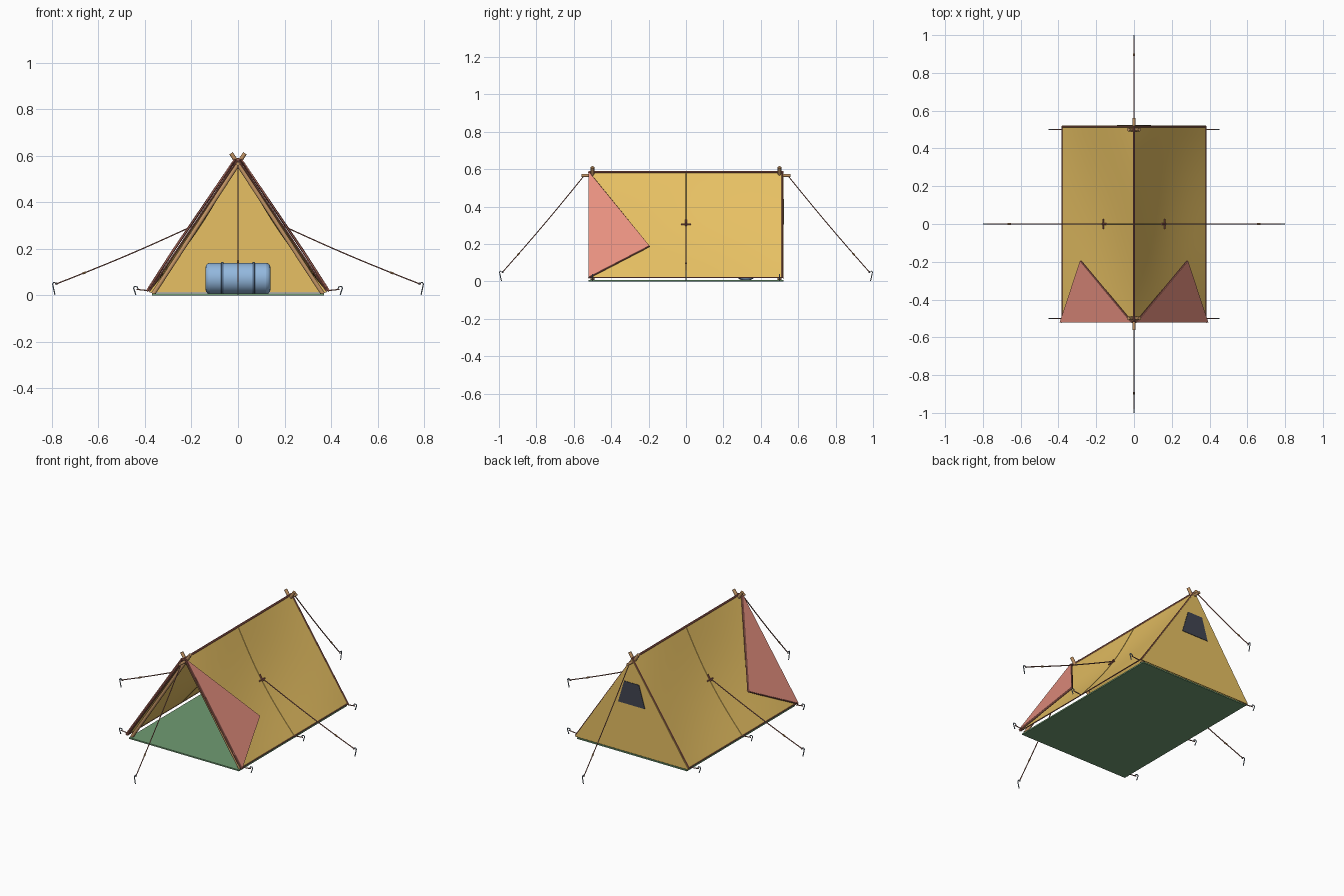
import bpy
import bmesh
from math import sin, pi
from mathutils import Vector

cube = bpy.data.objects.get("Cube")
if cube:
    bpy.data.objects.remove(cube, do_unlink=True)


def material(name, r, g, b):
    m = bpy.data.materials.new(name)
    m.use_nodes = True
    m.diffuse_color = (r, g, b, 1)
    bsdf = m.node_tree.nodes["Principled BSDF"]
    bsdf.inputs["Base Color"].default_value = (r, g, b, 1)
    bsdf.inputs["Roughness"].default_value = 0.85
    return m


CANVAS = material("ochre canvas", 0.80, 0.53, 0.125)
LINING = material("pink lining", 0.81, 0.285, 0.22)
GROUND = material("green groundsheet", 0.16, 0.33, 0.17)
WOOD = material("brown wood", 0.55, 0.30, 0.13)
TRIM = material("maroon binding", 0.36, 0.12, 0.09)
ROPE = material("red brown rope", 0.40, 0.17, 0.13)
METAL = material("blue grey metal", 0.28, 0.36, 0.44)
MESH = material("dark window mesh", 0.055, 0.06, 0.085)
BLUE = material("blue bedroll", 0.29, 0.48, 0.73)
STRAP = material("dark blue strap", 0.10, 0.17, 0.28)

HALF, LENGTH, RIDGE, HEM = 0.38, 0.52, 0.585, 0.02
SIDES = ((1, "left"), (-1, "right"))
ENDS = ((-1, "front"), (1, "back"))


def finish(ob, mat, angle=None):
    ob.data.materials.clear()
    ob.data.materials.append(mat)
    if angle:
        bpy.ops.object.select_all(action="DESELECT")
        ob.select_set(True)
        bpy.context.view_layer.objects.active = ob
        bpy.ops.object.shade_smooth_by_angle(angle=angle)
    return ob


def mesh_object(name, bm, mat, angle=None):
    bmesh.ops.recalc_face_normals(bm, faces=bm.faces)
    me = bpy.data.meshes.new(name)
    bm.to_mesh(me)
    bm.free()
    ob = bpy.data.objects.new(name, me)
    bpy.context.collection.objects.link(ob)
    return finish(ob, mat, angle)


def sheet(name, points, mat, thickness):
    bm = bmesh.new()
    bm.faces.new([bm.verts.new(p) for p in points])
    mod = mesh_object(name, bm, mat).modifiers.new("thickness", "SOLIDIFY")
    mod.thickness = thickness
    mod.offset = 0


def tube(name, points, radius, mat, resolution=1):
    cu = bpy.data.curves.new(name, "CURVE")
    cu.dimensions = "3D"
    cu.bevel_depth = radius
    cu.bevel_resolution = resolution
    cu.use_fill_caps = True
    sp = cu.splines.new("POLY")
    sp.points.add(len(points) - 1)
    for p, co in zip(sp.points, points):
        p.co = (*co, 1)
    ob = bpy.data.objects.new(name, cu)
    bpy.context.collection.objects.link(ob)
    bpy.ops.object.select_all(action="DESELECT")
    ob.select_set(True)
    bpy.context.view_layer.objects.active = ob
    bpy.ops.object.convert(target="MESH")
    finish(bpy.context.view_layer.objects.active, mat, 0.9)


def cylinder(name, center, radius, depth, mat, bevel):
    # Round-edged cylinder lying along x
    bpy.ops.mesh.primitive_cylinder_add(vertices=32, radius=radius, depth=depth,
                                        location=center, rotation=(0, pi / 2, 0))
    ob = bpy.context.object
    ob.name = name
    mod = ob.modifiers.new("soft ends", "BEVEL")
    mod.width = bevel
    mod.segments = 3
    finish(ob, mat, 0.7)


def on_roof(s, u, v, lift=0.0):
    # u runs from ridge to hem, v from front to back; cloth sags inward
    sag = lift - 0.026 * sin(pi * u) * sin(pi * v)
    return Vector((s * (HALF * u + 0.83 * sag), LENGTH * (2 * v - 1),
                   RIDGE + (HEM - RIDGE) * u + 0.56 * sag))


def peg(name, x, y, out, height):
    # Stake leaning outward with a hook turned back toward the tent
    base = Vector((x, y, 0))
    profile = ((-0.01, 0.003), (0, height - 0.006), (-0.004, height),
               (-0.016, height - 0.001), (-0.019, height - 0.01))
    tube(name, [base + Vector(out) * r + Vector((0, 0, z)) for r, z in profile], 0.003, METAL)


def guy_rope(name, start, end):
    a, b = Vector(start), Vector(end)
    path = [a.lerp(b, i / 10) - Vector((0, 0, 0.007 * sin(pi * i / 10))) for i in range(11)]
    tube(name, path, 0.003, ROPE)
    tube(name + "_slider", [path[8] - (b - a) * 0.012, path[8] + (b - a) * 0.012], 0.005, WOOD)


# Groundsheet
sheet("groundsheet", [(-0.37, -LENGTH, 0.004), (0.37, -LENGTH, 0.004),
                      (0.37, LENGTH, 0.004), (-0.37, LENGTH, 0.004)], GROUND, 0.008)

# Back wall with its mesh window
sheet("back_wall", [(-0.382, 0.52, 0.012), (0.382, 0.52, 0.012), (0, 0.52, 0.585)], CANVAS, 0.004)
sheet("back_window", [(-0.09, 0.522, 0.305), (0.09, 0.522, 0.305),
                      (0.05, 0.522, 0.44), (-0.05, 0.522, 0.44)], MESH, 0.006)

for s, side in SIDES:
    # Sagging roof panel
    bm = bmesh.new()
    nu, nv = 14, 20
    grid = [[bm.verts.new(on_roof(s, i / nu, j / nv)) for j in range(nv + 1)] for i in range(nu + 1)]
    for i in range(nu):
        for j in range(nv):
            bm.faces.new((grid[i][j], grid[i + 1][j], grid[i + 1][j + 1], grid[i][j + 1]))
    mesh_object(side + "_roof_panel", bm, CANVAS, 0.6)

    # Seam and bindings
    tube(side + "_roof_seam", [on_roof(s, i / 14, 0.5) for i in range(15)], 0.002, CANVAS)
    tube(side + "_hem_binding", [on_roof(s, 1, 0), on_roof(s, 1, 1)], 0.003, TRIM)
    for v, end in ((0.005, "front"), (0.995, "back")):
        tube(f"{side}_{end}_binding", [on_roof(s, 0, v), on_roof(s, 1, v)], 0.0045, TRIM)

    # Door flap folded back over the roof, bound along its underside
    top, corner, tip = [Vector((s * x, y, z)) for x, y, z in
                        ((0.014, -0.521, 0.587), (0.392, -0.521, 0.022), (0.284, -0.196, 0.19))]
    sheet(side + "_door_flap", [top, corner, tip], LINING, 0.005)
    under = Vector((-s * 0.004, 0, -0.003))
    tube(side + "_flap_binding", [p + under for p in (top, tip, corner)], 0.004, TRIM)

    # Crossed end poles
    for e, end in ENDS:
        y = e * 0.5
        tube(f"{side}_{end}_pole", [(s * 0.365, y, 0.006), (-s * 0.03, y, 0.611)], 0.0095, WOOD, 3)

    # Side guy rope with its toggle and patch
    tie = on_roof(s, 0.475, 0.5, 0.005)
    reach = Vector((0, 0.026, 0))
    tube(side + "_toggle", [tie - reach, tie + reach], 0.004, TRIM)
    tube(side + "_tie_loop", [on_roof(s, 0.43, 0.5, 0.005), on_roof(s, 0.49, 0.5, 0.005)], 0.005, TRIM)
    guy_rope(side + "_guy_rope", tie + Vector((0, 0, 0.008)), (s * 0.785, 0, 0.048))
    peg(side + "_guy_peg", s * 0.797, 0, (s, 0, 0), 0.055)

    # Hem pegs and their short cords
    for y, place in ((-0.5, "front"), (0, "middle"), (0.5, "back")):
        tube(f"{side}_{place}_cord", [(s * HALF, y, HEM), (s * 0.437, y, 0.026)], 0.0028, ROPE)
        peg(f"{side}_{place}_peg", s * 0.449, y, (s, 0, 0), 0.038)

# Ridge pole, ridge binding and end guy ropes
tube("ridge_pole", [(0, -0.56, 0.566), (0, 0.56, 0.566)], 0.0085, WOOD, 3)
tube("ridge_binding", [(0, -LENGTH, 0.585), (0, LENGTH, 0.585)], 0.006, TRIM)
for e, end in ENDS:
    guy_rope(end + "_guy_rope", (0, e * 0.545, 0.565), (0, e * 0.985, 0.045))
    peg(end + "_guy_peg", 0, e * 0.997, (0, e, 0), 0.055)

# Bedroll with straps
cylinder("bedroll", (0, 0.32, 0.073), 0.067, 0.28, BLUE, 0.02)
for s, side in SIDES:
    cylinder(side + "_bedroll_strap", (s * 0.067, 0.32, 0.073), 0.07, 0.011, STRAP, 0.002)
